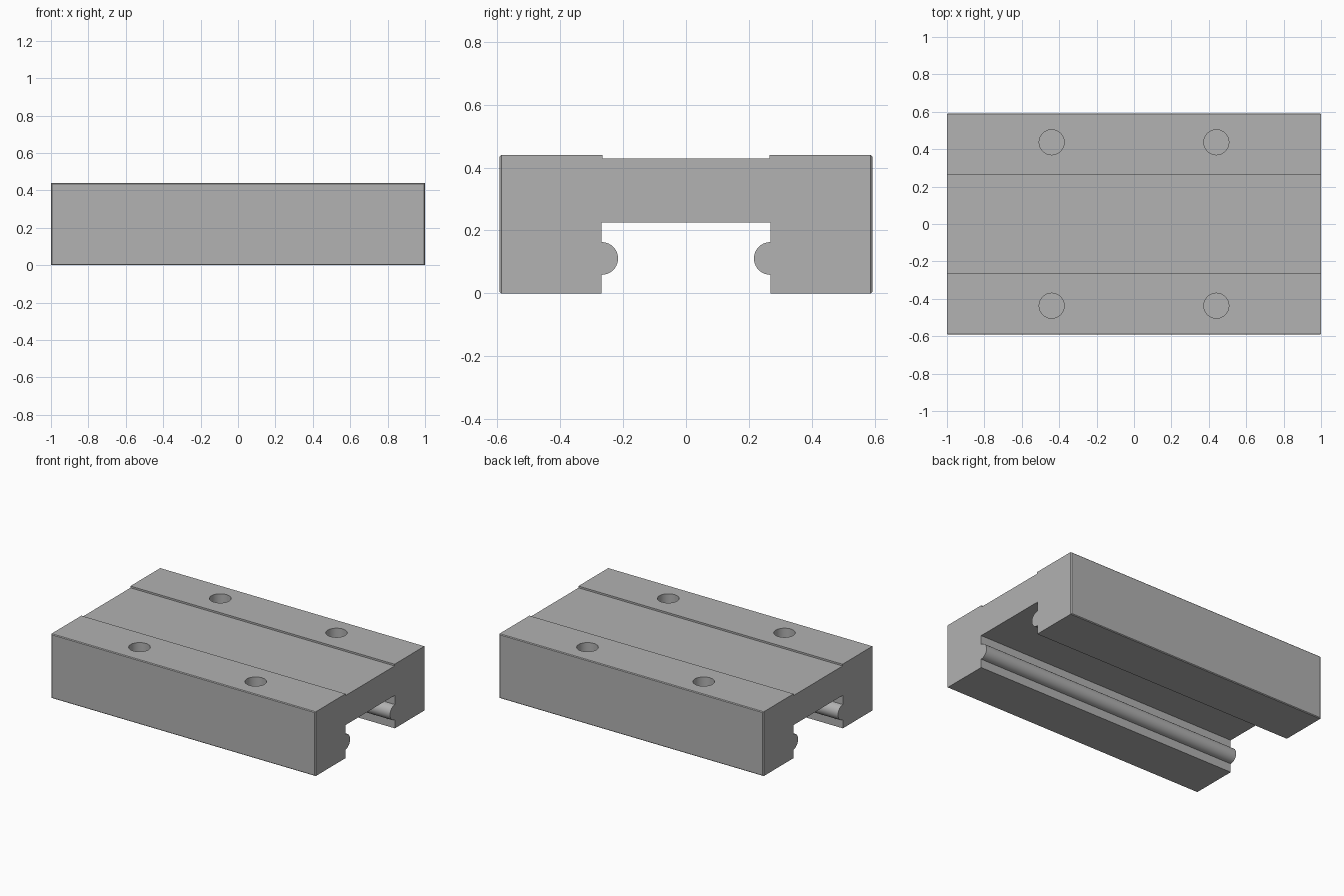
import bpy, bmesh, math

cube = bpy.data.objects.get("Cube")
if cube:
    bpy.data.objects.remove(cube, do_unlink=True)

LENGTH, HALF_W, HEIGHT = 2.0, 0.592, 0.44
SLOT_W, SLOT_TOP = 0.268, 0.226          # channel underneath
STEP_W, STEP_Z = 0.265, 0.428            # shallow recess on top
BEAD_R, BEAD_Z = 0.052, 0.111            # rounded guide beads
HOLE_R, HOLE_DEPTH, HOLE_X, HOLE_Y = 0.067, 0.25, 0.44, 0.437
CHAMFER = 0.005

grey = bpy.data.materials.new("machined grey")
grey.use_nodes = True
grey.diffuse_color = (0.445, 0.445, 0.445, 1)
grey.node_tree.nodes["Principled BSDF"].inputs["Base Color"].default_value = grey.diffuse_color


def add_object(name, bm):
    bmesh.ops.recalc_face_normals(bm, faces=bm.faces)
    mesh = bpy.data.meshes.new(name)
    bm.to_mesh(mesh)
    bm.free()
    mesh.materials.append(grey)
    obj = bpy.data.objects.new(name, mesh)
    bpy.context.collection.objects.link(obj)
    return obj


# Half of the cross-section, from the top centre round to the channel ceiling
half = [(STEP_W, STEP_Z), (STEP_W, HEIGHT), (HALF_W, HEIGHT), (HALF_W, 0), (SLOT_W, 0)]
SEGMENTS = 20
for i in range(SEGMENTS + 1):
    a = math.pi * i / SEGMENTS
    half.append((SLOT_W - BEAD_R * math.sin(a), BEAD_Z - BEAD_R * math.cos(a)))
half.append((SLOT_W, SLOT_TOP))
profile = half + [(-y, z) for y, z in reversed(half)]

# Carriage body: the section extruded along x
bm = bmesh.new()
face = bm.faces.new([bm.verts.new((-LENGTH / 2, y, z)) for y, z in profile])
extruded = bmesh.ops.extrude_face_region(bm, geom=[face])["geom"]
bmesh.ops.translate(bm, vec=(LENGTH, 0, 0),
                    verts=[v for v in extruded if isinstance(v, bmesh.types.BMVert)])

# Fine chamfer on the long outer edges and the four upright corners
outer = [e for e in bm.edges if all(abs(abs(v.co.y) - HALF_W) < 1e-4 for v in e.verts)]
bmesh.ops.bevel(bm, geom=outer, offset=CHAMFER, segments=1, affect='EDGES')
body = add_object("carriage_body", bm)

# Blind mounting holes, cut by four cylinders
bm = bmesh.new()
for sx in (-1, 1):
    for sy in (-1, 1):
        made = bmesh.ops.create_cone(bm, cap_ends=True, segments=48, radius1=HOLE_R,
                                     radius2=HOLE_R, depth=2 * HOLE_DEPTH)
        bmesh.ops.translate(bm, verts=made["verts"], vec=(sx * HOLE_X, sy * HOLE_Y, HEIGHT))
cutter = add_object("hole_cutter", bm)
cut = body.modifiers.new("mounting holes", 'BOOLEAN')
cut.operation = 'DIFFERENCE'
cut.solver = 'EXACT'
cut.object = cutter

bpy.ops.object.select_all(action='DESELECT')
bpy.context.view_layer.objects.active = body
body.select_set(True)
bpy.ops.object.modifier_apply(modifier=cut.name)
bpy.data.objects.remove(cutter, do_unlink=True)
bpy.ops.object.shade_smooth_by_angle(angle=math.radians(30))
